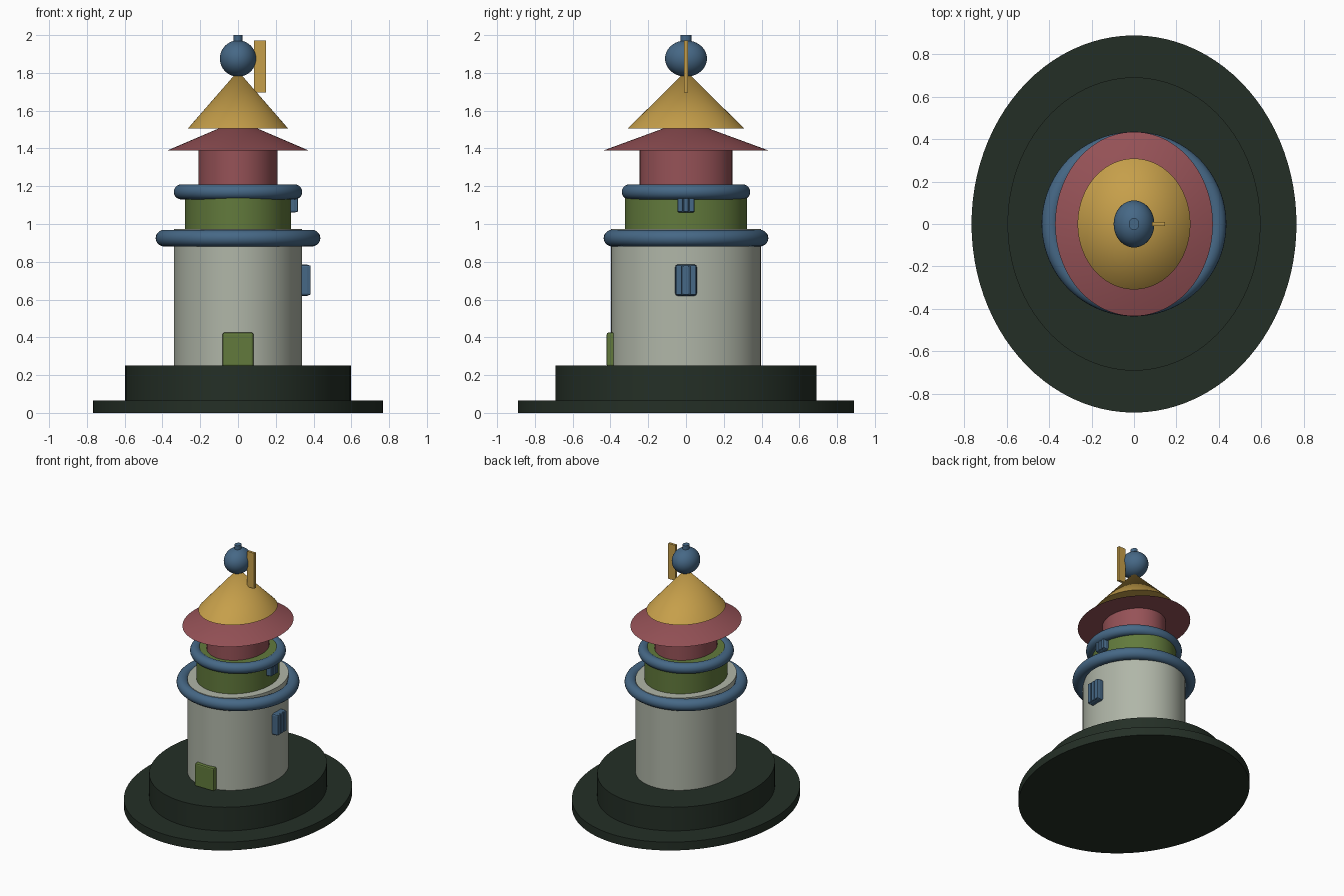
import bpy, math

if "Cube" in bpy.data.objects:
    bpy.data.objects.remove(bpy.data.objects["Cube"])


def srgb(r, g, b):
    def lin(c):
        c /= 255
        return c / 12.92 if c < 0.04045 else ((c + 0.055) / 1.055) ** 2.4
    return (lin(r), lin(g), lin(b), 1)


def material(name, rgb):
    m = bpy.data.materials.new(name)
    m.diffuse_color = srgb(*rgb)
    m.use_nodes = True
    m.node_tree.nodes["Principled BSDF"].inputs["Base Color"].default_value = m.diffuse_color
    return m


DARK = material("dark green", (36, 47, 38))
STONE = material("pale stone", (176, 182, 168))
BLUE = material("slate blue", (70, 104, 134))
GREEN = material("leaf green", (98, 122, 60))
RED = material("brick red", (150, 82, 87))
GOLD = material("ochre", (198, 159, 74))


def finish(name, mat, smooth=True):
    ob = bpy.context.object
    ob.name = name
    ob.data.materials.append(mat)
    bpy.ops.object.transform_apply(location=False, rotation=False, scale=True)
    if smooth:
        bpy.ops.object.shade_smooth_by_angle(angle=math.radians(35))
    return ob


# Oval drum or cone between two heights; rx, ry are bottom radii
def oval(name, mat, rx, ry, z0, z1, top=1.0):
    bpy.ops.mesh.primitive_cone_add(vertices=96, radius1=1, radius2=top, depth=z1 - z0,
                                    location=(0, 0, (z0 + z1) / 2))
    bpy.context.object.scale = (rx, ry, 1)
    return finish(name, mat)


def ring(name, mat, major, minor, z):
    bpy.ops.mesh.primitive_torus_add(major_radius=major, minor_radius=minor, major_segments=96,
                                     minor_segments=20, location=(0, 0, z))
    return finish(name, mat)


# Box from minimum to maximum corner, with optional rounded edges
def box(name, mat, lo, hi, bevel=0):
    bpy.ops.mesh.primitive_cube_add(size=1, location=[(a + b) / 2 for a, b in zip(lo, hi)])
    bpy.context.object.scale = [b - a for a, b in zip(lo, hi)]
    ob = finish(name, mat, False)
    if bevel:
        m = ob.modifiers.new("rounding", 'BEVEL')
        m.width, m.segments = bevel, 2
    return ob


# Stepped base
oval("base_plate", DARK, 0.767, 0.89, 0, 0.065)
oval("base_step", DARK, 0.597, 0.692, 0.06, 0.25)

# Tower drums and railings
oval("tower", STONE, 0.34, 0.396, 0.24, 0.973)
ring("lower_railing", BLUE, 0.392, 0.044, 0.925)
oval("gallery_drum", GREEN, 0.28, 0.323, 0.96, 1.2)
ring("upper_railing", BLUE, 0.30, 0.04, 1.17)
oval("lantern_room", RED, 0.21, 0.245, 1.19, 1.395)

# Roofs
oval("eave_roof", RED, 0.372, 0.435, 1.39, 1.51, 0.25)
oval("cone_roof", GOLD, 0.266, 0.309, 1.505, 1.81, 0)

# Ball, finial and vane
bpy.ops.mesh.primitive_uv_sphere_add(segments=48, ring_count=24, radius=1, location=(0, 0, 1.876))
bpy.context.object.scale = (0.096, 0.111, 0.096)
finish("roof_ball", BLUE)
oval("finial", BLUE, 0.024, 0.028, 1.93, 2.0)
box("vane", GOLD, (0.086, -0.01, 1.695), (0.147, 0.01, 1.972))

# Door at the front
box("door", GREEN, (-0.082, -0.42, 0.245), (0.082, -0.37, 0.425), 0.01)

# Windows on the right side, each with three upright bars
for name, x0, x1, w, z0, z1 in (("lower_window", 0.30, 0.385, 0.057, 0.62, 0.785),
                                ("upper_window", 0.25, 0.318, 0.046, 1.06, 1.19)):
    box(name, BLUE, (x0, -w, z0), (x1 - 0.006, w, z1), 0.012)
    for i in (-1, 0, 1):
        y = i * w * 0.66
        box(f"{name}_bar_{i + 2}", BLUE, (x1 - 0.03, y - w * 0.29, z0 + 0.004),
            (x1, y + w * 0.29, z1 - 0.004), 0.006)
